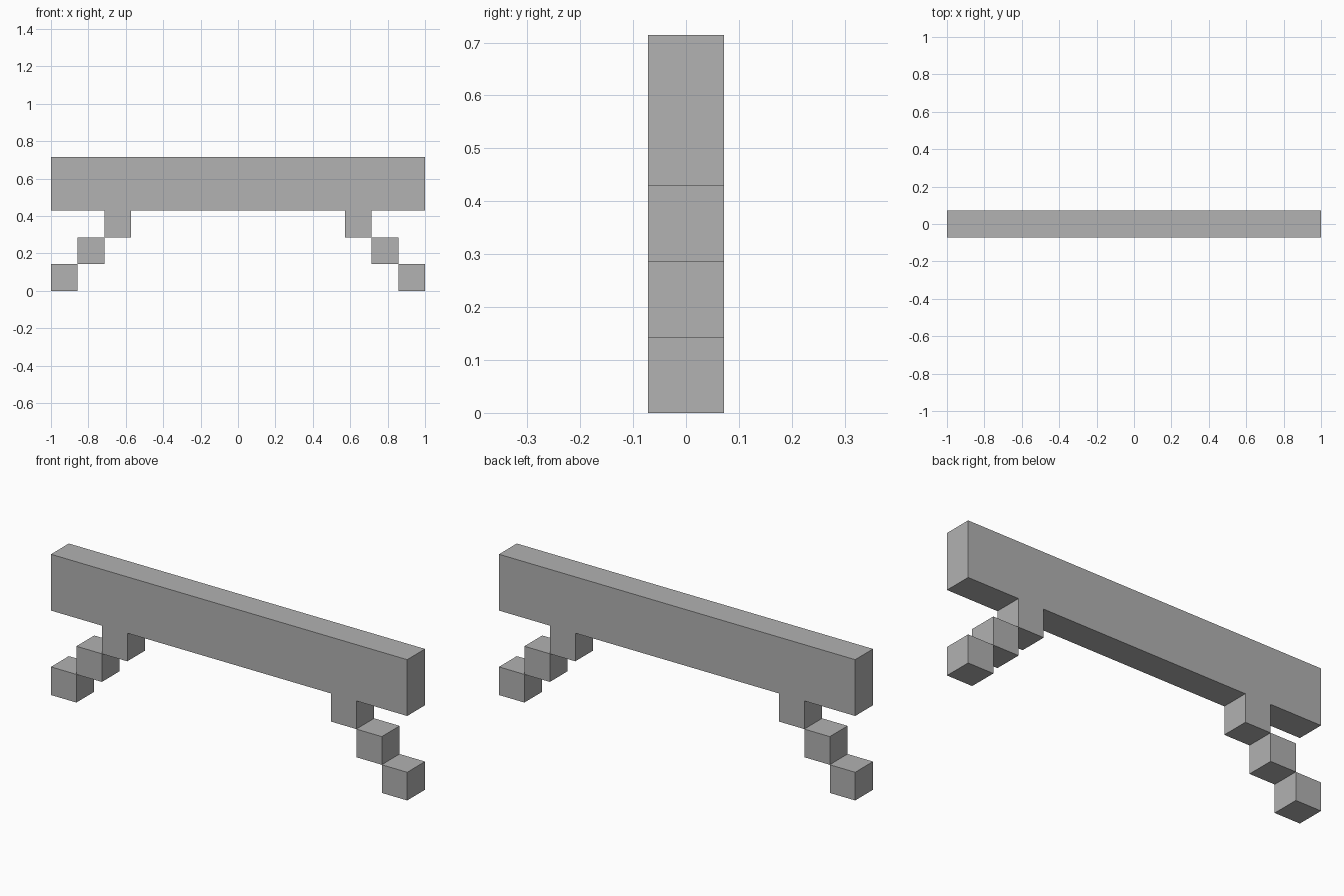
import bpy

if "Cube" in bpy.data.objects:
    bpy.data.objects.remove(bpy.data.objects["Cube"])

U = 1 / 7  # block size: the beam is 14 blocks long

grey = bpy.data.materials.new("plain_grey")
grey.diffuse_color = (0.445, 0.445, 0.445, 1)
grey.use_nodes = True
grey.node_tree.nodes["Principled BSDF"].inputs["Base Color"].default_value = grey.diffuse_color


def block(name, centre, size):
    bpy.ops.mesh.primitive_cube_add(size=1, location=centre)
    ob = bpy.context.object
    ob.name = name
    ob.scale = size
    bpy.ops.object.transform_apply(location=False, rotation=False, scale=True)
    ob.data.materials.append(grey)
    return ob


# long top beam
block("beam", (0, 0, 4 * U), (14 * U, U, 2 * U))

# stepped legs: three cubes rising inward on each side
for side, label in ((-1, "left"), (1, "right")):
    for step, part in enumerate(("foot", "middle_step", "upper_step")):
        block(f"{label}_{part}", (side * (6.5 - step) * U, 0, (step + 0.5) * U), (U, U, U))
